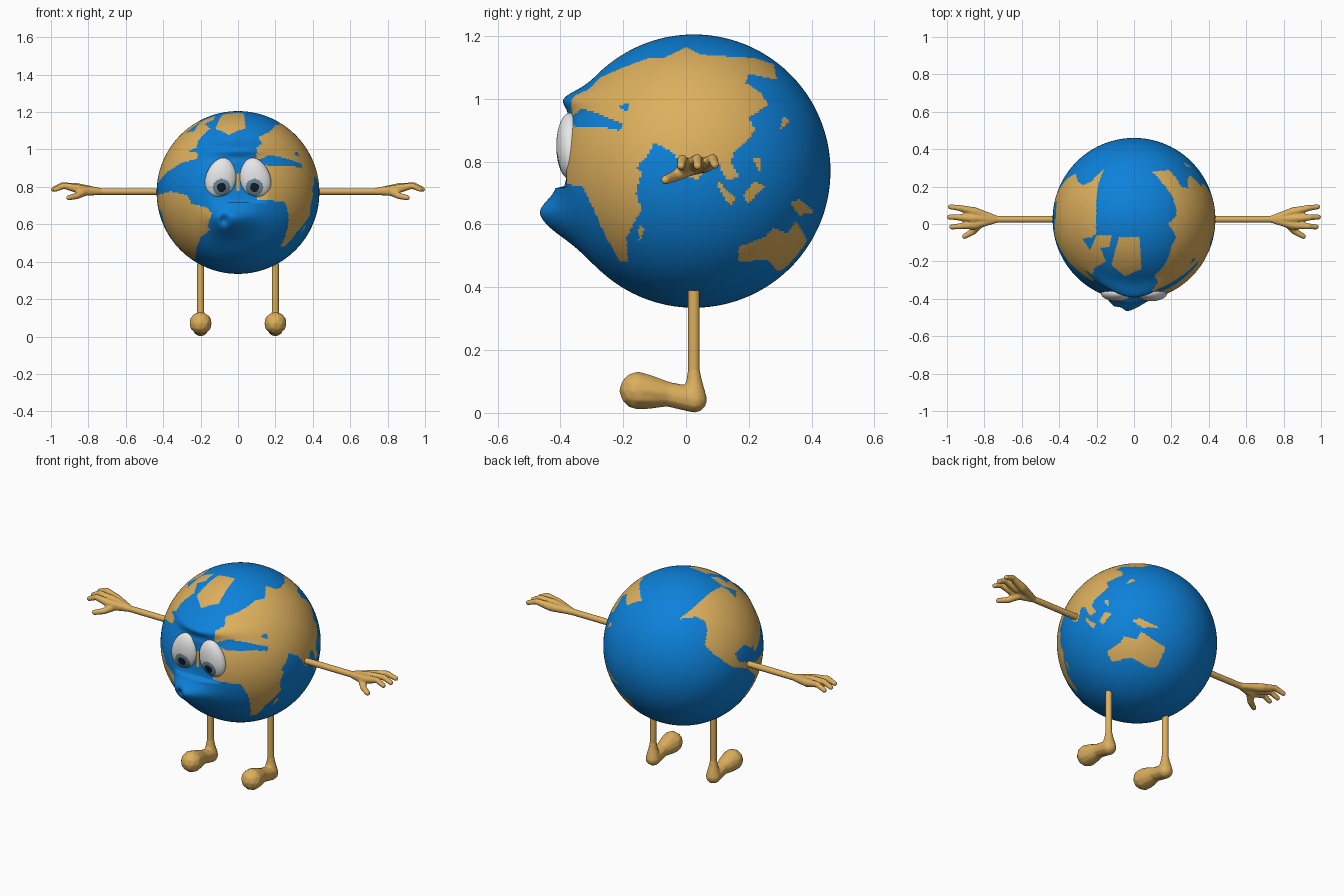
import bpy
import bmesh
import math
from mathutils import Vector

if "Cube" in bpy.data.objects:
    bpy.data.objects.remove(bpy.data.objects["Cube"])

CENTRE = Vector((0, 0.025, 0.77))
RADIUS = 0.435


def material(name, colour):
    mat = bpy.data.materials.new(name)
    mat.use_nodes = True
    mat.diffuse_color = (*colour, 1)
    mat.node_tree.nodes["Principled BSDF"].inputs["Base Color"].default_value = (*colour, 1)
    return mat


OCEAN = material("ocean_blue", (0.004, 0.22, 0.7))
LAND = material("land_tan", (0.72, 0.43, 0.11))
WHITE = material("eye_white", (0.8, 0.8, 0.8))
IRIS = material("iris_grey_blue", (0.16, 0.27, 0.34))
PUPIL = material("pupil_dark", (0.008, 0.012, 0.025))


def finish(name, bm, materials):
    mesh = bpy.data.meshes.new(name)
    for face in bm.faces:
        face.smooth = True
    bm.to_mesh(mesh)
    bm.free()
    obj = bpy.data.objects.new(name, mesh)
    bpy.context.collection.objects.link(obj)
    for mat in materials:
        mesh.materials.append(mat)
    return obj


# Land outlines seen along each axis
side_land = [
    [(-.38, 1.0), (-.31, 1.03), (-.27, 1.07), (-.2, 1.1), (-.12, 1.13), (-.07, 1.13), (0, 1.165),
     (.05, 1.14), (.22, 1.13), (.28, 1.11), (.29, 1.06), (.2, 1.08), (.19, 1.05), (.24, 1.02),
     (.26, .98), (.2, .94), (.22, .9), (.19, .86), (.16, .84), (.14, .8), (.17, .75), (.13, .74),
     (.1, .8), (.07, .82), (.04, .74), (.01, .75), (-.04, .83), (-.1, .86), (-.13, .81),
     (-.16, .78), (-.14, .77), (-.16, .7), (-.14, .65), (-.19, .56), (-.185, .48), (-.21, .48),
     (-.26, .57), (-.29, .64), (-.33, .72), (-.39, .73)],
    [(.165, .48), (.17, .53), (.25, .56), (.28, .59), (.32, .57), (.35, .61), (.37, .58),
     (.395, .53), (.37, .48), (.29, .45), (.26, .49)],
    [(.1, .74), (.16, .68), (.14, .66), (.1, .72)],
    [(.18, .69), (.22, .74), (.25, .72), (.2, .67)],
    [(.33, .67), (.36, .68), (.41, .64), (.36, .63)],
    [(.3, .9), (.33, .93), (.31, .95)],
    [(.21, .81), (.24, .81), (.24, .76)],
    [(-.15, .6), (-.13, .59), (-.15, .54)],
]
inland_seas = [
    [(-.37, .94), (-.33, .97), (-.27, .95), (-.2, .92), (-.21, .9), (-.26, .91), (-.35, .91)],
    [(-.22, .98), (-.18, .985), (-.19, .96)],
]
front_land = [
    [(-.43, .73), (-.42, .76), (-.36, .775), (-.27, .755), (-.25, .71), (-.17, .69), (-.14, .66),
     (-.16, .6), (-.15, .57), (-.2, .53), (-.22, .48), (-.23, .41), (-.35, .45)],
    [(-.43, .82), (-.38, .88), (-.3, .93), (-.22, .95), (-.21, .98), (-.27, .99), (-.22, 1.01),
     (-.21, 1.07), (-.25, 1.09), (-.33, 1.05), (-.42, .9)],
    [(.11, .97), (.19, 1.0), (.19, .74), (.13, .73)],
    [(-.012, .78), (-.012, .87), (.012, .87), (.012, .78)],
]
top_land = [
    [(-.08, -.07), (.03, -.07), (.04, -.24), (-.05, -.28), (-.12, -.22), (-.1, -.14)],
    [(-.2, -.06), (-.12, -.06), (-.13, -.12), (-.18, -.13), (-.15, -.2), (-.22, -.24), (-.24, -.15)],
]
back_land = [
    [(-.04, .33), (.11, .45), (.25, .58), (.36, .68), (.48, .74), (.56, .7), (.66, .6), (.66, .72),
     (.8, .59), (.8, .45), (.92, .36), (.92, .05), (.85, -.03), (.77, .02), (.66, -.1), (.7, -.2),
     (.88, -.2), (1, -.15), (.95, -.4), (.81, -.28), (.62, -.26), (.4, -.11), (.28, .01),
     (.31, .17), (.29, .3), (.17, .36)],
]


def inside(x, y, outline):
    hit = False
    for (ax, ay), (bx, by) in zip(outline, outline[1:] + outline[:1]):
        if (ay > y) != (by > y) and x < ax + (bx - ax) * (y - ay) / (by - ay):
            hit = not hit
    return hit


# Oblique axes for the continent on the far side
turn, tilt = math.radians(124), math.radians(25)
across = Vector((-math.sin(turn), math.cos(turn), 0))
toward = Vector((math.cos(tilt) * math.cos(turn), math.cos(tilt) * math.sin(turn), math.sin(tilt)))
upward = toward.cross(across)


def is_land(p):
    x, y, z = p
    if x > 0.1:
        if any(inside(y, z, s) for s in inland_seas):
            return False
        if any(inside(y, z, s) for s in side_land):
            return True
    if y < -0.03 and any(inside(x, z, s) for s in front_land):
        return True
    if z > 0.95 and any(inside(x, y, s) for s in top_land):
        return True
    q = (p - CENTRE) / RADIUS
    return q.dot(toward) > 0 and any(inside(q.dot(across), q.dot(upward), s) for s in back_land)


def bell(d, width):
    return math.exp(-(d / width) ** 2)


# Globe body with sculpted brow, eye sockets and puckered mouth
bm = bmesh.new()
bmesh.ops.create_uvsphere(bm, u_segments=320, v_segments=200, radius=RADIUS)
for v in bm.verts:
    v.co += CENTRE
    x, y, z = v.co
    if y < -0.1:
        if 0.72 < z < 0.98:
            y = max(y, -0.38)
        y -= 0.045 * bell(x, 0.17) * bell(z - 1.0, 0.035)
        y -= 0.085 * bell(x + 0.07, 0.08 if x < -0.07 else 0.14) * bell(z - 0.63, 0.06 if z > 0.63 else 0.085)
        y += 0.04 * bell(x + 0.075, 0.022) * bell(z - 0.625, 0.03)
        v.co.y = y
for face in bm.faces:
    face.material_index = int(is_land(face.calc_center_median()))
finish("globe_body", bm, [OCEAN, LAND])


# Eyes with painted iris and pupil
def eye(name, side):
    bm = bmesh.new()
    bmesh.ops.create_uvsphere(bm, u_segments=96, v_segments=64, radius=1)
    for v in bm.verts:
        x, y, z = v.co
        v.co = (side * (0.091 - 0.012 * z) + 0.083 * x * (1 - 0.12 * z), -0.37 + 0.043 * y, 0.85 + 0.105 * z)
    for face in bm.faces:
        c = face.calc_center_median()
        d = math.hypot(c.x - side * 0.088, c.z - 0.797)
        if c.y < -0.37:
            face.material_index = 2 if d < 0.024 else 1 if d < 0.046 else 0
    finish(name, bm, [WHITE, IRIS, PUPIL])


def cylinder(name, start, end, radius):
    start, end = Vector(start), Vector(end)
    bm = bmesh.new()
    bmesh.ops.create_cone(bm, cap_ends=True, segments=24, radius1=radius, radius2=radius, depth=(end - start).length)
    spin = (end - start).to_track_quat("Z", "Y")
    for v in bm.verts:
        v.co = spin @ v.co + (start + end) / 2
    obj = finish(name, bm, [LAND])
    bpy.context.view_layer.objects.active = obj
    obj.select_set(True)
    bpy.ops.object.shade_smooth_by_angle()
    obj.select_set(False)


# Organic form: chains of balls fused into one skin
def fused(name, side, chains):
    bm = bmesh.new()
    for chain in chains:
        for (p, r), (q, s) in zip(chain, chain[1:]):
            p, q = Vector(p), Vector(q)
            steps = max(2, int((q - p).length / 0.006))
            for i in range(steps + 1):
                t = i / steps
                ball = bmesh.ops.create_icosphere(bm, subdivisions=2, radius=r + (s - r) * t)
                bmesh.ops.translate(bm, verts=ball["verts"], vec=p.lerp(q, t))
    for v in bm.verts:
        v.co.x *= side
    if side < 0:
        bmesh.ops.reverse_faces(bm, faces=bm.faces)
    obj = finish(name, bm, [LAND])
    remesh = obj.modifiers.new("skin", "REMESH")
    remesh.mode = "VOXEL"
    remesh.voxel_size = 0.005
    remesh.use_smooth_shade = True
    soften = obj.modifiers.new("soften", "SMOOTH")
    soften.iterations = 4


wrist = ((0.73, 0.025, 0.775), 0.018)
fingers = [
    [wrist, ((.85, .065, .79), .025), ((.93, .085, .808), .017), ((.982, .092, .79), .014)],
    [wrist, ((.86, .03, .795), .026), ((.94, .036, .808), .017), ((.987, .037, .787), .014)],
    [wrist, ((.85, -.005, .788), .025), ((.93, -.012, .806), .017), ((.975, -.016, .787), .014)],
    [wrist, ((.82, .005, .775), .024), ((.86, -.04, .752), .018), ((.905, -.066, .742), .015)],
]
foot = [[
    ((.2, .025, .14), .019), ((.2, .026, .1), .026), ((.2, .026, .042), .042),
    ((.2, -.06, .06), .04), ((.2, -.12, .067), .055), ((.2, -.152, .071), .061),
]]

for label, side in (("left", 1), ("right", -1)):
    eye(label + "_eye", side)
    cylinder(label + "_arm", (side * 0.38, 0.025, 0.775), (side * 0.745, 0.025, 0.775), 0.0175)
    fused(label + "_hand", side, fingers)
    cylinder(label + "_leg", (side * 0.2, 0.025, 0.11), (side * 0.2, 0.025, 0.39), 0.0185)
    fused(label + "_foot", side, foot)
